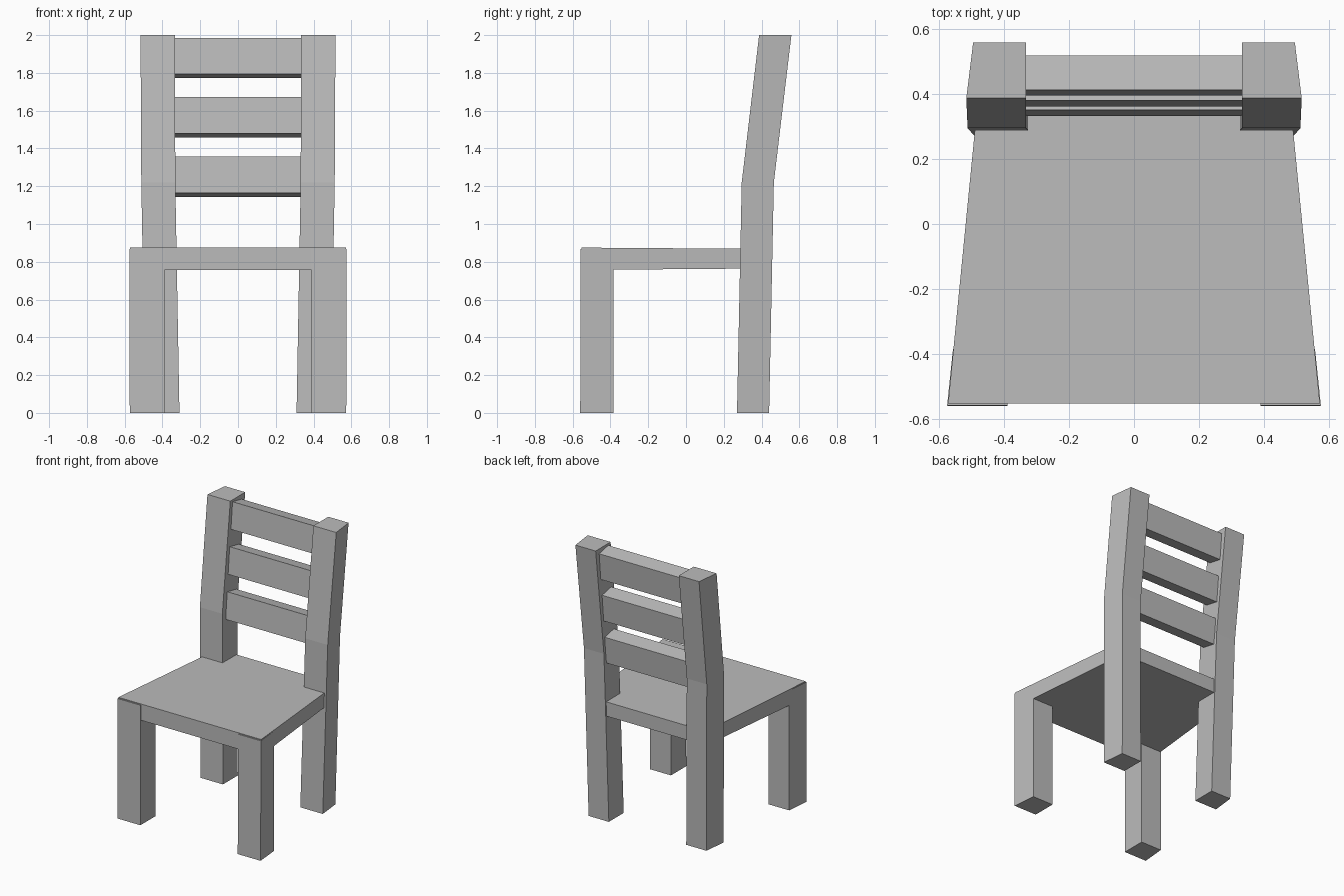
import bpy

if "Cube" in bpy.data.objects:
    bpy.data.objects.remove(bpy.data.objects["Cube"])

# One flat grey for the whole chair
grey = bpy.data.materials.new("plain grey")
grey.diffuse_color = (0.5, 0.5, 0.5, 1)
grey.use_nodes = True
grey.node_tree.nodes["Principled BSDF"].inputs["Base Color"].default_value = grey.diffuse_color


def loft(name, rings):
    """Closed solid through four-cornered rings, listed from bottom to top."""
    verts = [p for ring in rings for p in ring]
    faces = [(3, 2, 1, 0)]
    for r in range(len(rings) - 1):
        a = 4 * r
        for i in range(4):
            j = (i + 1) % 4
            faces.append((a + i, a + j, a + 4 + j, a + 4 + i))
    n = len(verts)
    faces.append((n - 4, n - 3, n - 2, n - 1))
    mesh = bpy.data.meshes.new(name)
    mesh.from_pydata(verts, [], faces)
    mesh.materials.append(grey)
    obj = bpy.data.objects.new(name, mesh)
    bpy.context.collection.objects.link(obj)
    return obj


def ring(z, front, back, inner, outer_front, outer_back):
    """Horizontal section of a right-hand leg, tapered on its outer side."""
    return [(inner, front, z), (outer_front, front, z),
            (outer_back, back, z), (inner, back, z)]


def mirrored(name, rings):
    obj = loft(name, rings)
    obj.modifiers.new("other side", 'MIRROR').use_bisect_axis[0] = False
    return obj


# Front legs
mirrored("front_legs", [
    ring(0.0, -0.56, -0.385, 0.39, 0.573, 0.557),
    ring(0.868, -0.558, -0.385, 0.39, 0.575, 0.557)])

# Back legs running up into the leaning back posts
mirrored("back_posts", [
    ring(0.0, 0.27, 0.44, 0.31, 0.49, 0.472),
    ring(1.22, 0.295, 0.465, 0.332, 0.512, 0.492),
    ring(2.0, 0.387, 0.558, 0.333, 0.516, 0.495)])

# Tapered seat, reaching back between the posts
loft("seat", [
    [(-0.572, -0.552, 0.757), (0.572, -0.552, 0.757),
     (0.474, 0.448, 0.765), (-0.474, 0.448, 0.765)],
    [(-0.572, -0.552, 0.875), (0.572, -0.552, 0.875),
     (0.474, 0.448, 0.868), (-0.474, 0.448, 0.868)]])

# Three back slats, tilted with the posts
for i, (z, y) in enumerate([(1.165, 0.333), (1.48, 0.362), (1.793, 0.395)]):
    w, depth, drop, lean, high = 0.36, 0.105, 0.021, 0.018, 0.193

    def section(z, y):
        return [(-w, y, z), (w, y, z),
                (w, y + depth, z - drop), (-w, y + depth, z - drop)]

    loft(f"back_slat_{i + 1}", [section(z, y), section(z + high, y + lean)])
